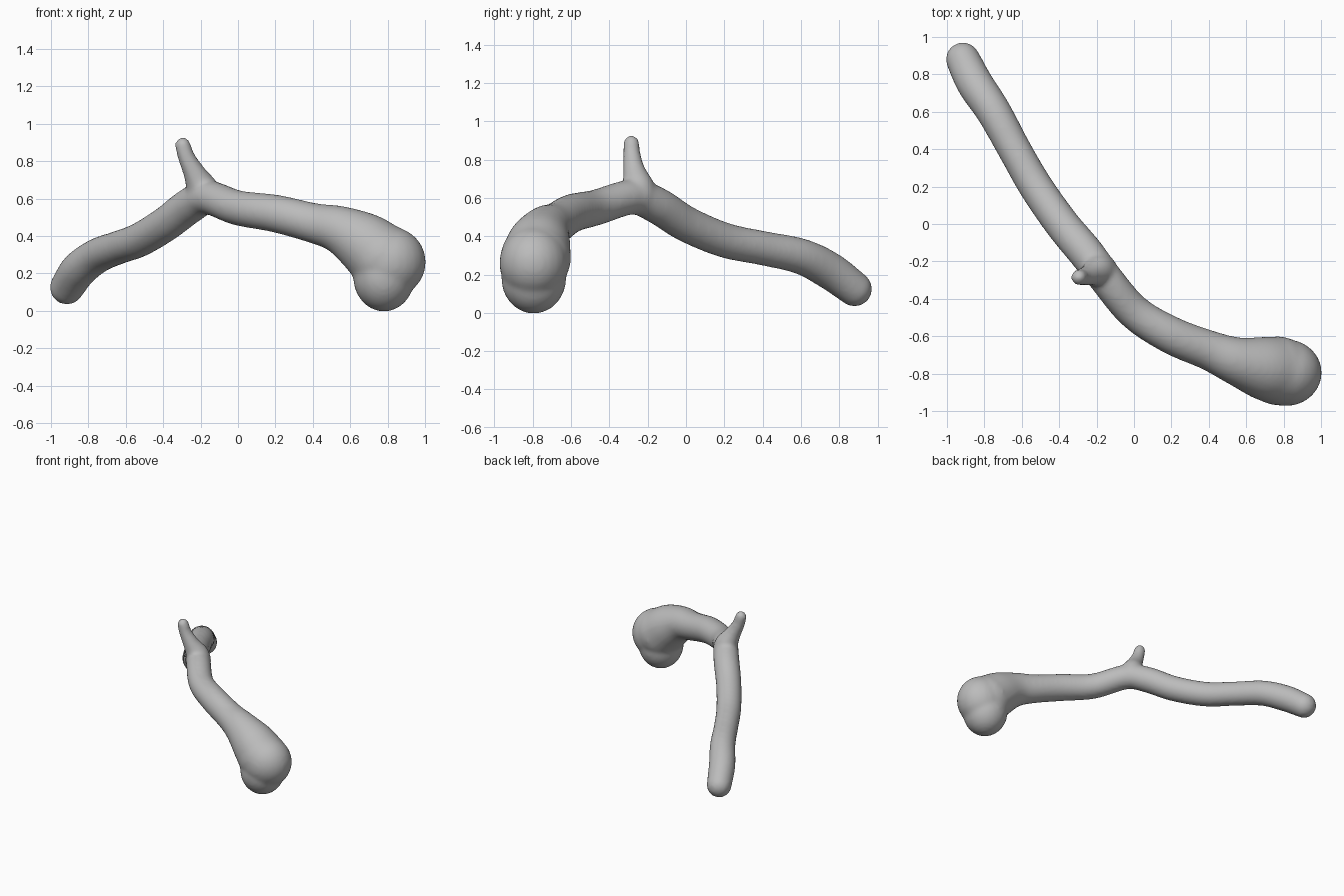
import bpy, bmesh, math
from mathutils import Vector, Matrix

cube = bpy.data.objects.get("Cube")
if cube:
    bpy.data.objects.remove(cube, do_unlink=True)

SIDES, STEPS = 24, 6


def catmull(a, b, c, d, t):
    return 0.5 * (2 * b + (c - a) * t + (2 * a - 5 * b + 4 * c - d) * t**2
                  + (3 * b - a - 3 * c + d) * t**3)


def ball(bm, centre, scale):
    m = Matrix.Translation(centre) @ Matrix.Diagonal((*scale, 1))
    bmesh.ops.create_uvsphere(bm, u_segments=SIDES, v_segments=16, radius=1, matrix=m)


def limb(bm, points):
    """Round tube through (x, y, z, radius) points, with ball ends."""
    pts = [Vector(p) for p in points]
    pts = [2 * pts[0] - pts[1]] + pts + [2 * pts[-1] - pts[-2]]
    path = [catmull(*pts[i:i + 4], s / STEPS)
            for i in range(len(pts) - 3) for s in range(STEPS)] + [pts[-2]]
    rings = []
    for i, p in enumerate(path):
        ahead, behind = path[min(i + 1, len(path) - 1)], path[max(i - 1, 0)]
        turn = (ahead.xyz - behind.xyz).to_track_quat('Z', 'Y')
        ring = []
        for k in range(SIDES):
            a = math.tau * k / SIDES
            ring.append(bm.verts.new(
                p.xyz + turn @ Vector((math.cos(a), math.sin(a), 0)) * p.w))
        rings.append(ring)
    for lo, hi in zip(rings, rings[1:]):
        for k in range(SIDES):
            n = (k + 1) % SIDES
            bm.faces.new((lo[k], lo[n], hi[n], hi[k]))
    bm.faces.new(rings[0][::-1])
    bm.faces.new(rings[-1])
    for p in (path[0], path[-1]):
        ball(bm, p.xyz, (p.w,) * 3)


bm = bmesh.new()
# Long crooked main stem
limb(bm, [(-0.915, 0.88, 0.125, 0.092), (-0.85, 0.75, 0.22, 0.098),
          (-0.75, 0.60, 0.295, 0.094), (-0.64, 0.40, 0.338, 0.09),
          (-0.525, 0.20, 0.38, 0.092), (-0.385, 0.0, 0.465, 0.094),
          (-0.26, -0.15, 0.56, 0.096), (-0.16, -0.28, 0.605, 0.092),
          (0.0, -0.47, 0.55, 0.094), (0.2, -0.595, 0.52, 0.101),
          (0.4, -0.675, 0.47, 0.107), (0.54, -0.73, 0.435, 0.128),
          (0.67, -0.765, 0.365, 0.165), (0.77, -0.785, 0.285, 0.185)])
# Swollen drooping end
ball(bm, (0.81, -0.795, 0.26), (0.195, 0.18, 0.19))
ball(bm, (0.78, -0.795, 0.18), (0.165, 0.17, 0.184))
# Short side twig, widening into the stem
limb(bm, [(-0.295, -0.285, 0.885, 0.043), (-0.275, -0.282, 0.82, 0.047),
          (-0.235, -0.27, 0.74, 0.06), (-0.195, -0.25, 0.66, 0.085),
          (-0.18, -0.245, 0.61, 0.09)])

mesh = bpy.data.meshes.new("branch")
bm.to_mesh(mesh)
bm.free()
branch = bpy.data.objects.new("branch", mesh)
bpy.context.collection.objects.link(branch)

# Fuse into one smooth skin
fuse = branch.modifiers.new("fuse", 'REMESH')
fuse.mode = 'VOXEL'
fuse.voxel_size = 0.014
fuse.use_smooth_shade = True
soften = branch.modifiers.new("soften", 'SMOOTH')
soften.factor = 0.5
soften.iterations = 10

grey = bpy.data.materials.new("plain grey")
grey.use_nodes = True
grey.diffuse_color = (0.5, 0.5, 0.5, 1)
grey.node_tree.nodes["Principled BSDF"].inputs["Base Color"].default_value = (0.5, 0.5, 0.5, 1)

# Bake the fused skin so the colour sits on the final mesh
bpy.context.view_layer.update()
final = bpy.data.meshes.new_from_object(branch.evaluated_get(bpy.context.evaluated_depsgraph_get()))
branch.modifiers.clear()
branch.data = final
final.materials.clear()
final.materials.append(grey)
final.polygons.foreach_set("material_index", [0] * len(final.polygons))
final.shade_smooth()
